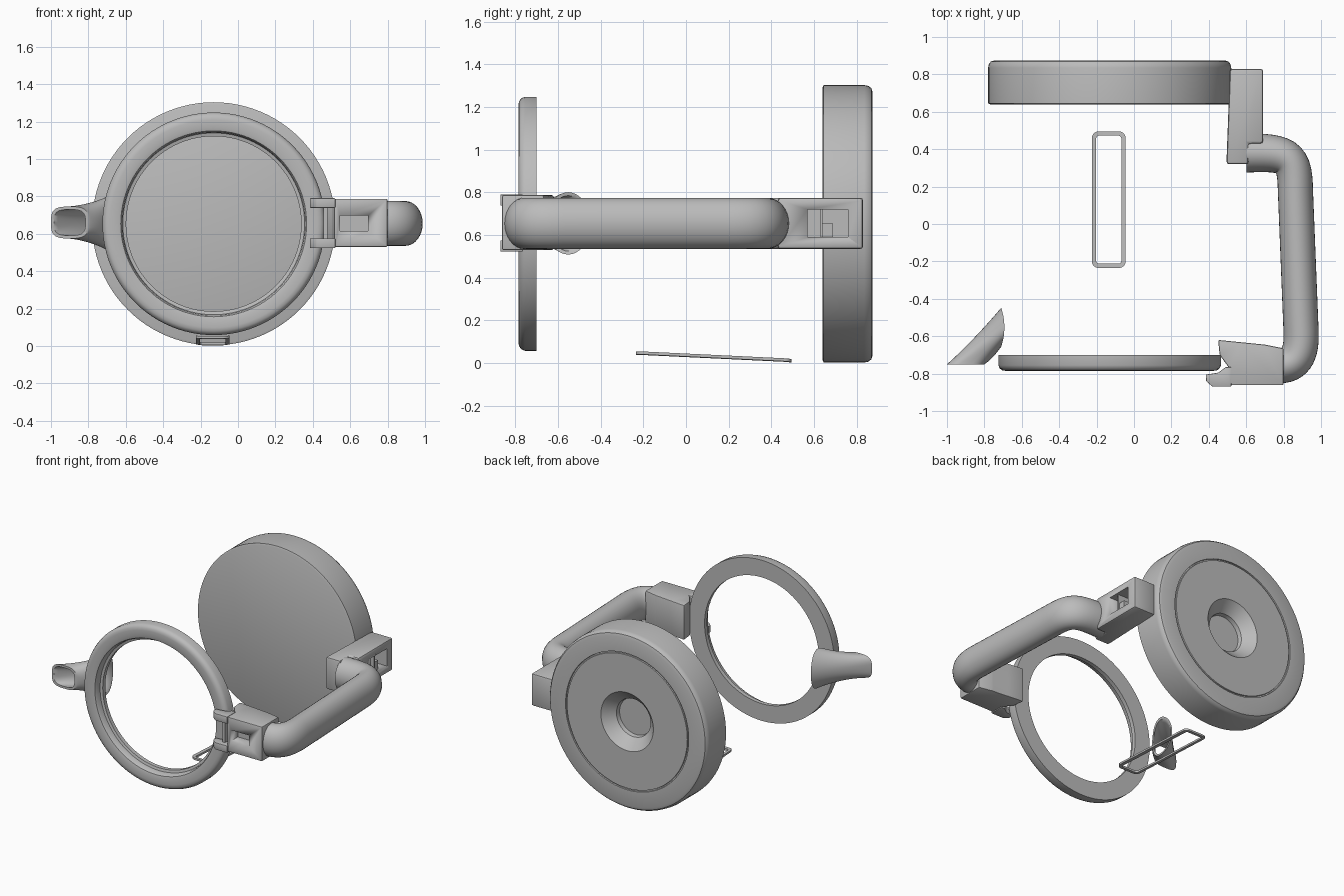
import bpy, bmesh, math
from mathutils import Vector
from mathutils.geometry import interpolate_bezier

if "Cube" in bpy.data.objects:
    bpy.data.objects.remove(bpy.data.objects["Cube"])

CX, CZ = -0.13, 0.653          # axis of the pot, running along y
grey = bpy.data.materials.new("light_grey")
grey.diffuse_color = (0.5, 0.5, 0.5, 1)
grey.use_nodes = True
grey.node_tree.nodes["Principled BSDF"].inputs["Base Color"].default_value = grey.diffuse_color


def finish(name, bm, angle=35):
    bmesh.ops.recalc_face_normals(bm, faces=bm.faces)
    me = bpy.data.meshes.new(name)
    bm.to_mesh(me)
    bm.free()
    me.materials.append(grey)
    me.shade_smooth()
    me.set_sharp_from_angle(angle=math.radians(angle))
    ob = bpy.data.objects.new(name, me)
    bpy.context.collection.objects.link(ob)
    return ob


def loft(name, rings, closed, angle=35):
    """Skin a list of closed rings; cap the ends or join last to first."""
    bm = bmesh.new()
    vs = [[bm.verts.new(p) for p in r] for r in rings]
    n = len(vs[0])
    for i in range(len(vs) if closed else len(vs) - 1):
        a, b = vs[i], vs[(i + 1) % len(vs)]
        for j in range(n):
            k = (j + 1) % n
            bm.faces.new((a[j], a[k], b[k], b[j]))
    if not closed:
        bm.faces.new(vs[0])
        bm.faces.new(vs[-1])
    return finish(name, bm, angle)


def lathe(name, profile, closed, seg=96):
    rings = [[(CX + r * math.cos(2 * math.pi * i / seg), y,
               CZ + r * math.sin(2 * math.pi * i / seg)) for i in range(seg)]
             for r, y in profile]
    return loft(name, rings, closed)


def prism(name, pts, z0, z1, bevel=0.0):
    """Extrude a top-view outline between two heights."""
    bm = bmesh.new()
    f = bm.faces.new([bm.verts.new((x, y, z0)) for x, y in pts])
    g = bmesh.ops.extrude_face_region(bm, geom=[f])["geom"]
    bmesh.ops.translate(bm, vec=(0, 0, z1 - z0),
                        verts=[v for v in g if isinstance(v, bmesh.types.BMVert)])
    if bevel:
        bmesh.ops.recalc_face_normals(bm, faces=bm.faces)
        bmesh.ops.bevel(bm, geom=list(bm.edges), offset=bevel, segments=2,
                        profile=0.5, affect='EDGES', clamp_overlap=True)
    return finish(name, bm)


def box(name, x0, x1, y0, y1, z0, z1):
    return prism(name, [(x0, y0), (x1, y0), (x1, y1), (x0, y1)], z0, z1)


def cut(ob, *dims):
    c = box("cutter", *dims)
    c.hide_render = True
    m = ob.modifiers.new("slot", 'BOOLEAN')
    m.operation, m.solver, m.object = 'DIFFERENCE', 'EXACT', c
    bpy.context.view_layer.objects.active = ob
    bpy.ops.object.modifier_apply(modifier=m.name)
    bpy.data.objects.remove(c)


# Base disc with groove and conical recess on the back
lathe("base_disc", [(0.638, 0.64), (0.65, 0.645), (0.65, 0.835), (0.646, 0.855),
                    (0.635, 0.869), (0.615, 0.875), (0.505, 0.875), (0.503, 0.867),
                    (0.495, 0.867), (0.493, 0.875), (0.215, 0.875), (0.14, 0.80),
                    (0.135, 0.77)], False)

# Rim ring with a rounded front and stepped inside
lathe("rim_ring", [(0.595, -0.70), (0.595, -0.755), (0.588, -0.772), (0.573, -0.783),
                   (0.555, -0.785), (0.515, -0.785), (0.497, -0.78), (0.49, -0.768),
                   (0.486, -0.735), (0.468, -0.73), (0.468, -0.70)], True)

# Hollow spout: rounded mouth facing forward, flaring onto the pot wall
def spout_ring(s, shrink, n=40):
    out = []
    for i in range(n):
        t = 2 * math.pi * i / n
        c, d = math.cos(t), math.sin(t)
        sq = lambda v: math.copysign(abs(v) ** 0.6, v)
        mouth = Vector((-0.9 - (0.1 - shrink) * sq(c), -0.75,
                        0.66 + (0.085 - shrink) * sq(d)))
        z = (0.146 - shrink) * d
        base = Vector((-0.71 + 0.8 * z * z, -0.552 + (0.104 - shrink) * c, 0.655 + z))
        mid = Vector((-0.81 - 0.055 * c, -0.675 + 0.045 * c,
                      0.66 + (0.088 - shrink) * d))
        out.append(mouth * (1 - s) ** 2 + mid * 2 * s * (1 - s) + base * s * s)
    return out

steps = [i / 12 for i in range(13)]
loft("spout", [spout_ring(s, 0) for s in steps] +
     [spout_ring(s, 0.016) for s in reversed(steps)], True, 45)

# Handle grip: oval tube along a curved path
def bend(*p):
    return interpolate_bezier(*[Vector((x, y, 0)) for x, y in p], 14)

path = (bend((0.60, 0.38), (0.83, 0.385), (0.86, 0.36), (0.863, 0.18)) +
        bend((0.893, -0.57), (0.90, -0.70), (0.86, -0.757), (0.78, -0.757)))
rings = []
for i, p in enumerate(path):
    t = (path[min(i + 1, len(path) - 1)] - path[max(i - 1, 0)]).normalized()
    side = Vector((-t.y, t.x, 0))
    w = 0.105 - 0.011 * min(i / 8, 1)
    rings.append([p + side * w * math.cos(a) + Vector((0, 0, 0.655 + 0.12 * math.sin(a)))
                  for a in (2 * math.pi * j / 32 for j in range(32))])
loft("handle_grip", rings, False)

# Handle mount at the base, with a slot on its outer side
mount = prism("base_mount", [(0.494, 0.32), (0.612, 0.32), (0.612, 0.43), (0.69, 0.43),
                             (0.69, 0.83), (0.513, 0.83)], 0.535, 0.775, 0.014)
cut(mount, 0.59, 0.75, 0.57, 0.76, 0.59, 0.72)
box("base_mount_bar", 0.585, 0.665, 0.63, 0.69, 0.585, 0.655)
box("base_mount_rib", 0.585, 0.675, 0.63, 0.64, 0.585, 0.725)

# Handle mount at the rim, with a slot on the front
mount = prism("rim_mount", [(0.45, -0.62), (0.57, -0.632), (0.70, -0.645), (0.80, -0.665),
                            (0.80, -0.862), (0.515, -0.862), (0.505, -0.765),
                            (0.458, -0.70)], 0.53, 0.787, 0.008)
cut(mount, 0.545, 0.695, -0.95, -0.78, 0.615, 0.697)

# Two prongs clipping over the rim, with a pin between them
for side, z0 in (("lower", 0.523), ("upper", 0.738)):
    prism(side + "_prong", [(0.385, -0.805), (0.385, -0.84), (0.42, -0.87), (0.52, -0.87),
                            (0.52, -0.765), (0.49, -0.765), (0.45, -0.795)],
          z0, z0 + 0.052, 0.004)
box("clip_pin", 0.458, 0.478, -0.835, -0.80, 0.56, 0.755)

# Thin rounded window frame lying along the pot wall
def outline(hx, hy, r):
    pts = []
    for k, (sx, sy) in enumerate([(1, 1), (-1, 1), (-1, -1), (1, -1)]):
        for j in range(7):
            a = math.pi / 2 * (k + j / 6)
            pts.append((sx * (hx - r) + r * math.cos(a), sy * (hy - r) + r * math.sin(a)))
    return pts

def on_wall(p, h):
    x, y = p
    return (x - 0.135, y + 0.13, 0.026 - 0.048 * y + 0.7 * x * x + h)

loft("window_frame", [[on_wall(o, -0.007), on_wall(o, 0.007),
                       on_wall(i, 0.007), on_wall(i, -0.007)]
                      for o, i in zip(outline(0.09, 0.365, 0.035),
                                      outline(0.067, 0.342, 0.014))], True)
